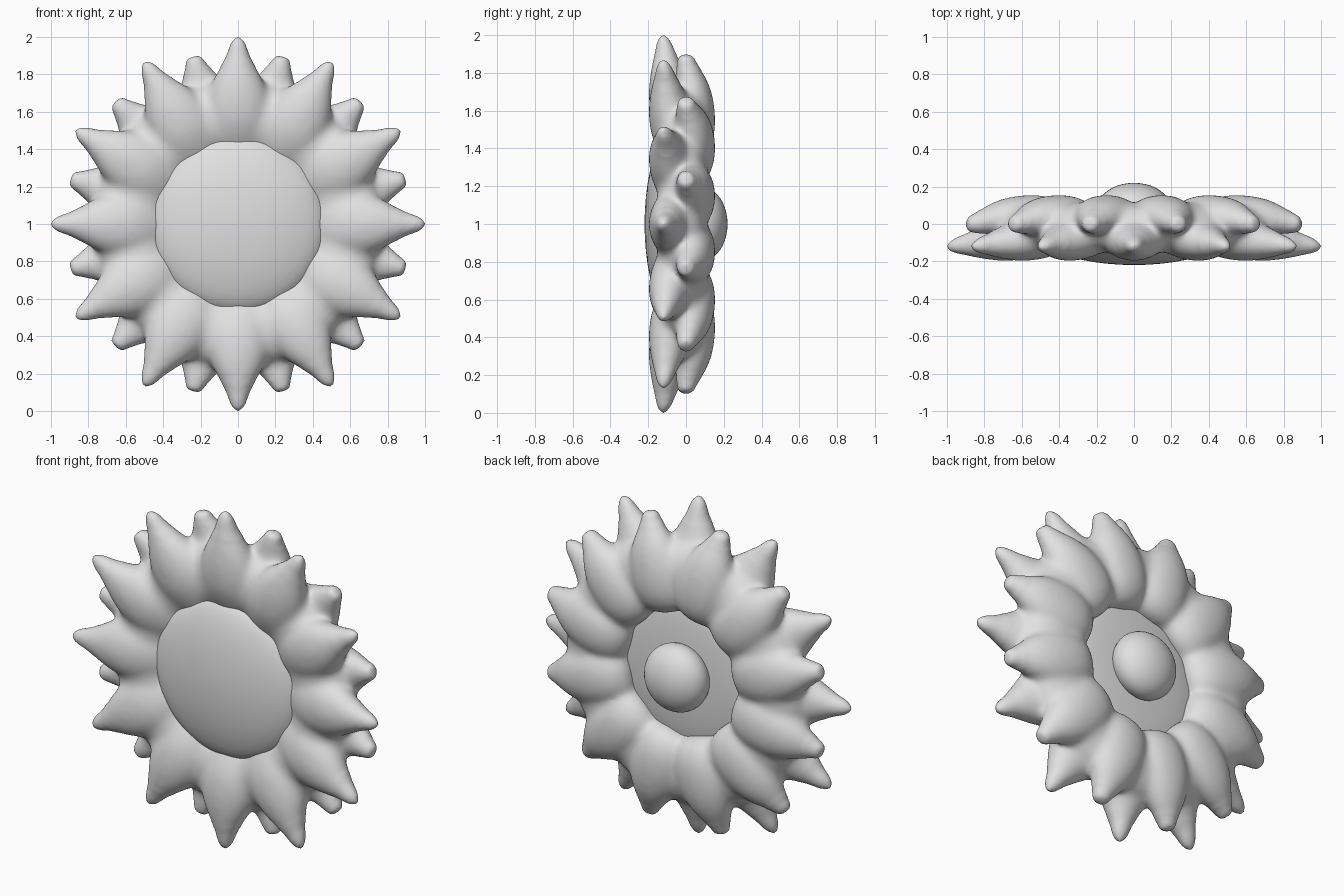
import bpy, bmesh, math
from mathutils import Matrix

cube = bpy.data.objects.get("Cube")
if cube:
    bpy.data.objects.remove(cube, do_unlink=True)

grey = bpy.data.materials.new("soft grey")
grey.use_nodes = True
grey.diffuse_color = (0.75, 0.75, 0.75, 1)
grey.node_tree.nodes["Principled BSDF"].inputs["Base Color"].default_value = (0.75, 0.75, 0.75, 1)

SIDES = 14


def add_object(name, bm, subdivide=0):
    mesh = bpy.data.meshes.new(name)
    bm.to_mesh(mesh)
    bm.free()
    mesh.materials.append(grey)
    mesh.shade_smooth()
    obj = bpy.data.objects.new(name, mesh)
    bpy.context.collection.objects.link(obj)
    if subdivide:
        mod = obj.modifiers.new("smooth", "SUBSURF")
        mod.levels = mod.render_levels = subdivide
    return obj


def circle(count):
    return [2 * math.pi * i / count for i in range(count)]


def loft(bm, rings, closed=False):
    """Skin a list of point rings, then cap the ends or join them up."""
    loops = [[bm.verts.new(p) for p in ring] for ring in rings]
    n = len(loops[0])
    if closed:
        loops.append(loops[0])
    else:
        bm.faces.new(loops[0][::-1])
        bm.faces.new(loops[-1])
    for a, b in zip(loops, loops[1:]):
        for i in range(n):
            j = (i + 1) % n
            bm.faces.new((a[i], a[j], b[j], b[i]))


def lathe(bm, profile, closed=False):
    """Turn (radius, depth) points around the flower's axis."""
    loft(bm, [[(r * math.sin(a), y, 1 + r * math.cos(a)) for a in circle(48)]
              for r, y in profile], closed)


def petal_ring(bm, stations, offset):
    """Stations are (radius, depth, half width, half thickness) along a petal."""
    for k in range(12):
        place = Matrix.Translation((0, 0, 1)) @ Matrix.Rotation(math.radians(30 * k + offset), 4, "Y")
        loft(bm, [[place @ Matrix.Translation((w * math.cos(a), y + t * math.sin(a), r)).to_translation()
                   for a in circle(SIDES)] for r, y, w, t in stations])


petals = bmesh.new()

# Front petals: long, with narrow pointed tips
petal_ring(petals, [
    (.36, -.03, .10, .06), (.43, -.045, .16, .088), (.54, -.07, .19, .122),
    (.67, -.083, .182, .121), (.77, -.092, .142, .106), (.84, -.102, .098, .082),
    (.89, -.108, .068, .062), (.93, -.112, .055, .051), (.97, -.117, .041, .037),
    (.99, -.12, .024, .022), (1.004, -.12, .008, .008)], 0)

# Back petals: shorter, between the front ones, with blunt tips
petal_ring(petals, [
    (.35, .02, .09, .04), (.40, .045, .14, .08), (.49, .055, .168, .104),
    (.60, .055, .172, .106), (.70, .045, .155, .102), (.78, .03, .12, .091),
    (.84, .015, .082, .071), (.88, .005, .056, .055), (.91, 0, .05, .046),
    (.928, 0, .032, .03)], 15)

# Thick ring that fills the valleys where the petals grow together
lathe(petals, [(.58 + .2 * math.cos(a), -.02 + .135 * math.sin(a)) for a in circle(20)], True)
bmesh.ops.recalc_face_normals(petals, faces=petals.faces)

# Fuse the petals into one skin, then soften the valleys but keep the tips
rough = add_object("petals_rough", petals, 1)
remesh = rough.modifiers.new("fuse", "REMESH")
remesh.mode = "VOXEL"
remesh.voxel_size = 0.013
graph = bpy.context.evaluated_depsgraph_get()
fused = bpy.data.meshes.new_from_object(rough.evaluated_get(graph))
bpy.data.objects.remove(rough, do_unlink=True)
petals = bmesh.new()
petals.from_mesh(fused)
bpy.data.meshes.remove(fused)
body = [v for v in petals.verts if math.hypot(v.co.x, v.co.z - 1) < .85]
for amount, verts in ((14, body), (2, petals.verts[:])):
    for step in range(amount):
        bmesh.ops.smooth_vert(petals, verts=verts, factor=0.5,
                              use_axis_x=True, use_axis_y=True, use_axis_z=True)
add_object("petals", petals)

# Flower disc: a dome in front and a flatter one behind
disc = bmesh.new()
lathe(disc, [(.02, -.22), (.15, -.214), (.28, -.194), (.38, -.165), (.45, -.132),
             (.49, -.08), (.47, -.01), (.38, .022), (.2, .04), (.02, .045)])
bmesh.ops.recalc_face_normals(disc, faces=disc.faces)
add_object("flower_disc", disc, 1)

# Rounded boss on the back where the stem would join
boss = bmesh.new()
bmesh.ops.create_uvsphere(boss, u_segments=40, v_segments=20, radius=1)
bmesh.ops.transform(boss, verts=boss.verts, matrix=Matrix.Translation((0, .085, 1)) @
                    Matrix.Diagonal((.195, .135, .195, 1)))
add_object("stem_boss", boss)
